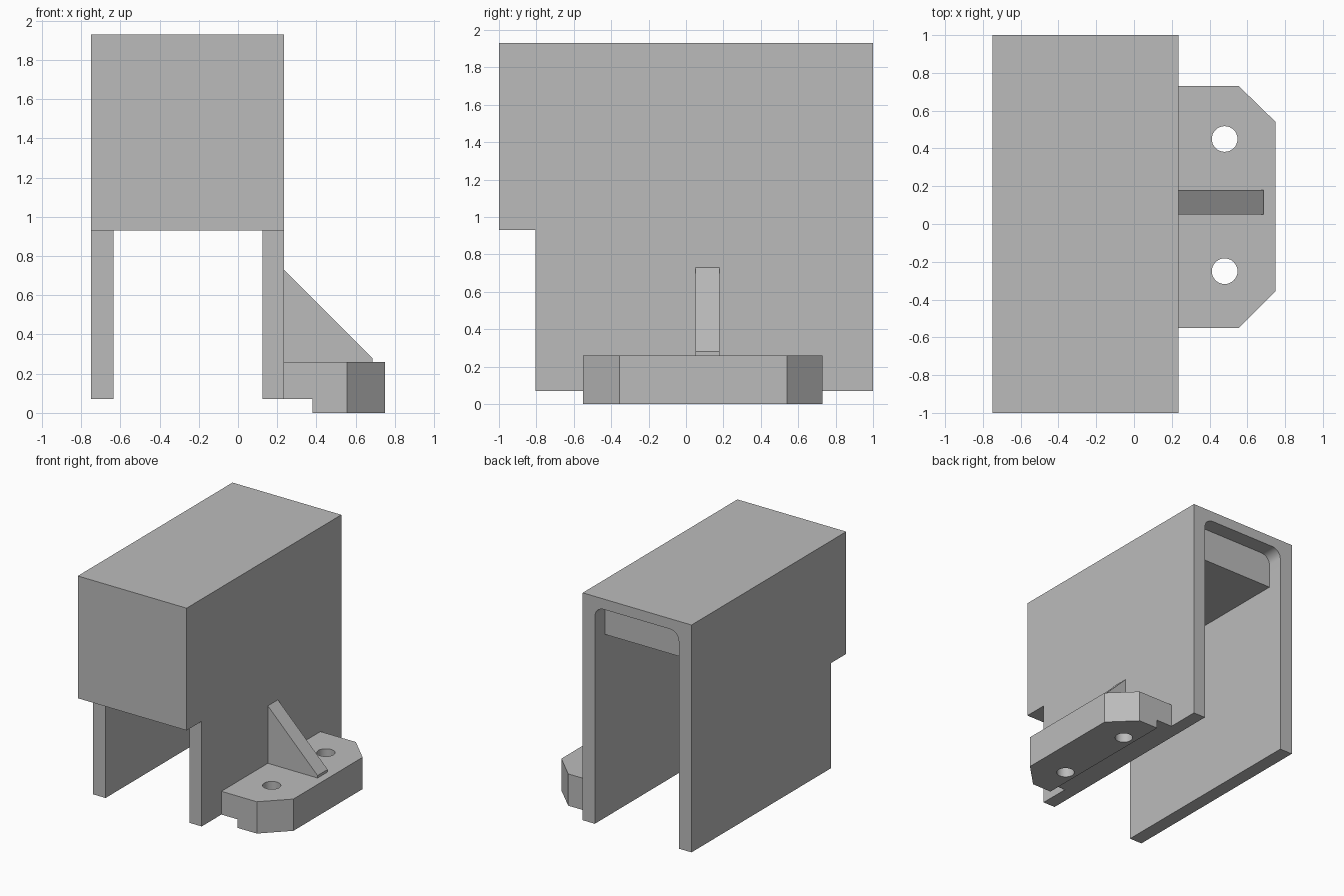
import bpy, bmesh, math
from mathutils import Vector

cube = bpy.data.objects.get("Cube")
if cube:
    bpy.data.objects.remove(cube, do_unlink=True)

grey = bpy.data.materials.new("plain grey")
grey.use_nodes = True
grey.diffuse_color = (0.5, 0.5, 0.5, 1)
grey.node_tree.nodes["Principled BSDF"].inputs["Base Color"].default_value = grey.diffuse_color


def prism(name, outline, axis, low, high):
    """Extrude a 2D outline along an axis; outline holds the other two axes in order."""
    def place(p, depth):
        co = list(p)
        co.insert("xyz".index(axis), depth)
        return Vector(co)

    bm = bmesh.new()
    base = bm.faces.new([bm.verts.new(place(p, low)) for p in outline])
    new = bmesh.ops.extrude_face_region(bm, geom=[base])["geom"]
    shift = place((0, 0), high - low)
    bmesh.ops.translate(bm, vec=shift, verts=[v for v in new if isinstance(v, bmesh.types.BMVert)])
    bmesh.ops.recalc_face_normals(bm, faces=bm.faces)
    mesh = bpy.data.meshes.new(name)
    bm.to_mesh(mesh)
    bm.free()
    mesh.materials.append(grey)
    obj = bpy.data.objects.new(name, mesh)
    bpy.context.collection.objects.link(obj)
    return obj


def rect(a0, a1, b0, b1):
    return [(a0, b0), (a1, b0), (a1, b1), (a0, b1)]


def arc(cx, cy, r, start, end, steps):
    return [(cx + r * math.cos(math.radians(start + (end - start) * i / steps)),
             cy + r * math.sin(math.radians(start + (end - start) * i / steps)))
            for i in range(steps + 1)]


def activate(obj):
    bpy.ops.object.select_all(action="DESELECT")
    bpy.context.view_layer.objects.active = obj
    obj.select_set(True)


def cut(obj, cutter):
    cutter.hide_render = True
    mod = obj.modifiers.new("cut", "BOOLEAN")
    mod.operation, mod.solver, mod.object = "DIFFERENCE", "EXACT", cutter
    activate(obj)
    bpy.ops.object.modifier_apply(modifier=mod.name)
    bpy.data.objects.remove(cutter, do_unlink=True)


left, right = -0.75, 0.235          # outer faces of the housing
in_left, in_right = -0.635, 0.125   # inner faces of the side walls
skirt, front_low, top = 0.07, 0.93, 1.93

# Housing: stepped side profile, hollowed from below
housing = prism("housing", [(-1, front_low), (-0.805, front_low), (-0.805, skirt),
                            (1, skirt), (1, top), (-1, top)], "x", left, right)
cut(housing, prism("cavity_cutter", rect(in_left, in_right, -0.2, 1.57), "y", -0.805, 0.95))

# Taller rear recess with rounded upper corners
r, ceiling = 0.08, 1.845
recess = ([(in_left, -0.2), (in_right, -0.2)]
          + arc(in_right - r, ceiling - r, r, 0, 90, 8)
          + arc(in_left + r, ceiling - r, r, 90, 180, 8))
cut(housing, prism("recess_cutter", recess, "y", 0.87, 1.2))

# Mounting foot with clipped outer corners
foot = prism("mounting_foot", [(right, -0.55), (0.555, -0.55), (0.75, -0.355),
                               (0.75, 0.54), (0.555, 0.73), (right, 0.73)], "z", 0, 0.26)
cut(foot, prism("relief_cutter", rect(0.1, 0.38, -0.2, skirt), "y", -1, 1))
for y in (-0.25, 0.45):
    circle = arc(0.48, y, 0.068, 0, 360, 32)[:-1]
    cut(foot, prism("bolt_hole_cutter", circle, "z", -0.2, 0.5))

# Triangular rib between foot and wall
rib = prism("support_rib", [(right, 0.26), (0.685, 0.26), (0.685, 0.28), (right, 0.73)],
            "y", 0.05, 0.18)

# Smooth only the fillets and bolt holes
for obj in (housing, foot, rib):
    activate(obj)
    bpy.ops.object.shade_smooth_by_angle(angle=math.radians(30))
